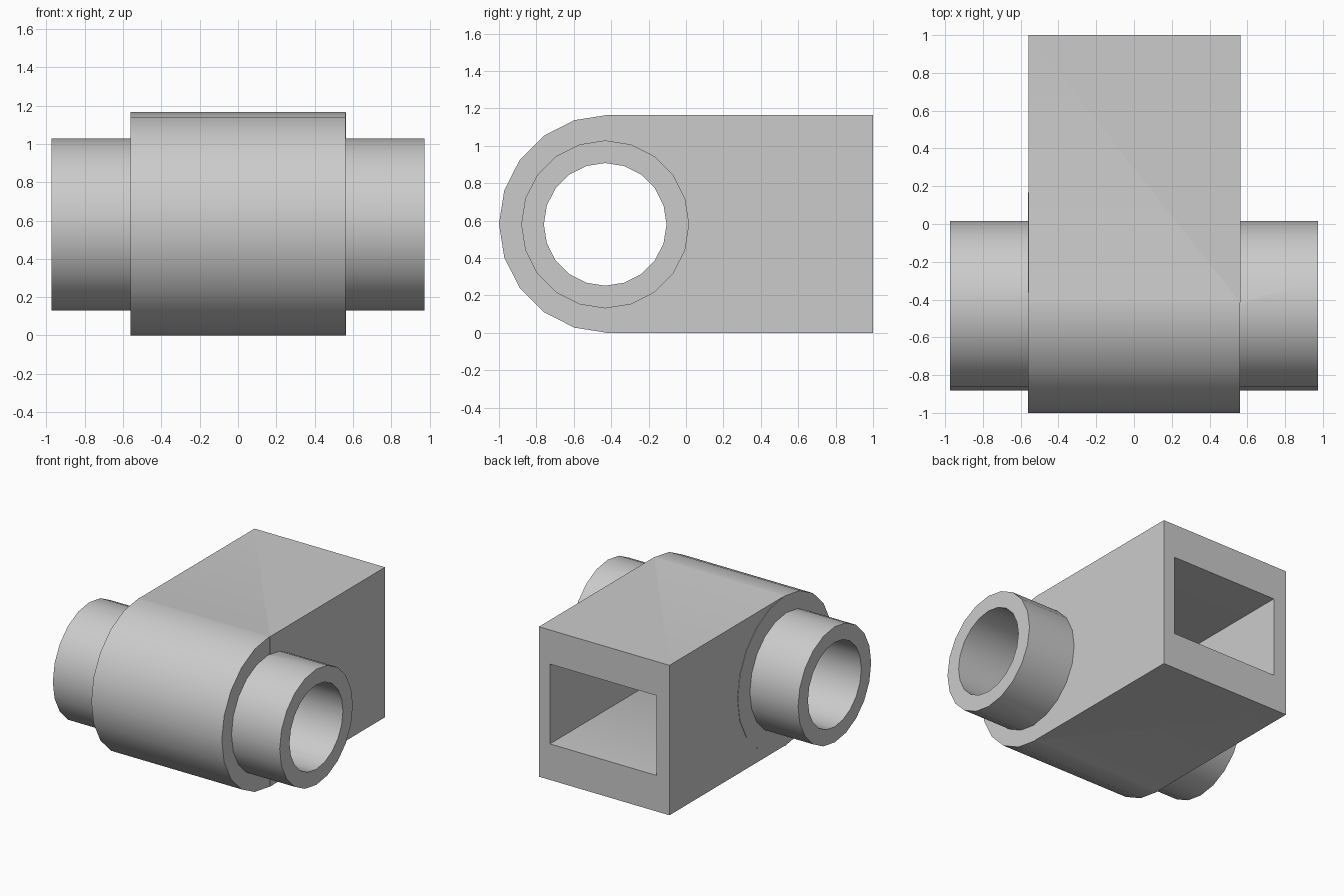
import bpy
import math
from mathutils import Matrix
import bmesh

default = bpy.data.objects.get("Cube")
if default:
    bpy.data.objects.remove(default, do_unlink=True)

grey = bpy.data.materials.new("light_grey")
grey.use_nodes = True
grey.diffuse_color = (0.6, 0.6, 0.6, 1)
grey.node_tree.nodes["Principled BSDF"].inputs["Base Color"].default_value = (0.6, 0.6, 0.6, 1)


def make_object(name, bm):
    mesh = bpy.data.meshes.new(name)
    bmesh.ops.recalc_face_normals(bm, faces=bm.faces[:])
    bm.to_mesh(mesh)
    bm.free()
    mesh.materials.append(grey)
    obj = bpy.data.objects.new(name, mesh)
    bpy.context.collection.objects.link(obj)
    return obj


def box(name, low, high):
    bm = bmesh.new()
    size = [b - a for a, b in zip(low, high)]
    middle = [(a + b) / 2 for a, b in zip(low, high)]
    bmesh.ops.create_cube(bm, size=1, matrix=Matrix.Translation(middle) @ Matrix.Diagonal((*size, 1)))
    return make_object(name, bm)


def cylinder(name, x0, x1, y, z, radius):
    """Twenty-sided cylinder lying along x."""
    bm = bmesh.new()
    place = Matrix.Translation(((x0 + x1) / 2, y, z)) @ Matrix.Rotation(math.pi / 2, 4, 'Y')
    bmesh.ops.create_cone(bm, cap_ends=True, segments=20, radius1=radius, radius2=radius,
                          depth=x1 - x0, matrix=place)
    return make_object(name, bm)


def combine(target, tool, operation):
    """Apply a boolean and remove its helper."""
    tool.hide_render = True
    mod = target.modifiers.new(operation.lower(), 'BOOLEAN')
    mod.operation, mod.object, mod.solver = operation, tool, 'EXACT'
    bpy.context.view_layer.objects.active = target
    bpy.ops.object.modifier_apply(modifier=mod.name)
    bpy.data.objects.remove(tool, do_unlink=True)


# Rounded front drum merged with the square arm behind it
joint = cylinder("hollow_pipe_joint", -0.561, 0.561, -0.417, 0.5825, 0.583)
combine(joint, box("square_arm", (-0.558, -0.415, 0), (0.564, 1, 1.165)), 'UNION')

# Cross pipe sticking out on both sides
combine(joint, cylinder("cross_pipe", -0.975, 0.975, -0.432, 0.58, 0.449), 'UNION')

# Round bore through the pipe, and the rectangular socket that meets it
combine(joint, cylinder("bore_cutter", -1.2, 1.2, -0.432, 0.58, 0.328), 'DIFFERENCE')
combine(joint, box("socket_cutter", (-0.446, -0.43, 0.28), (0.469, 1.2, 0.9)), 'DIFFERENCE')

# Smooth round walls, sharp edges elsewhere
bpy.ops.object.select_all(action='DESELECT')
joint.select_set(True)
bpy.context.view_layer.objects.active = joint
bpy.ops.object.shade_smooth_by_angle(angle=math.radians(30))
